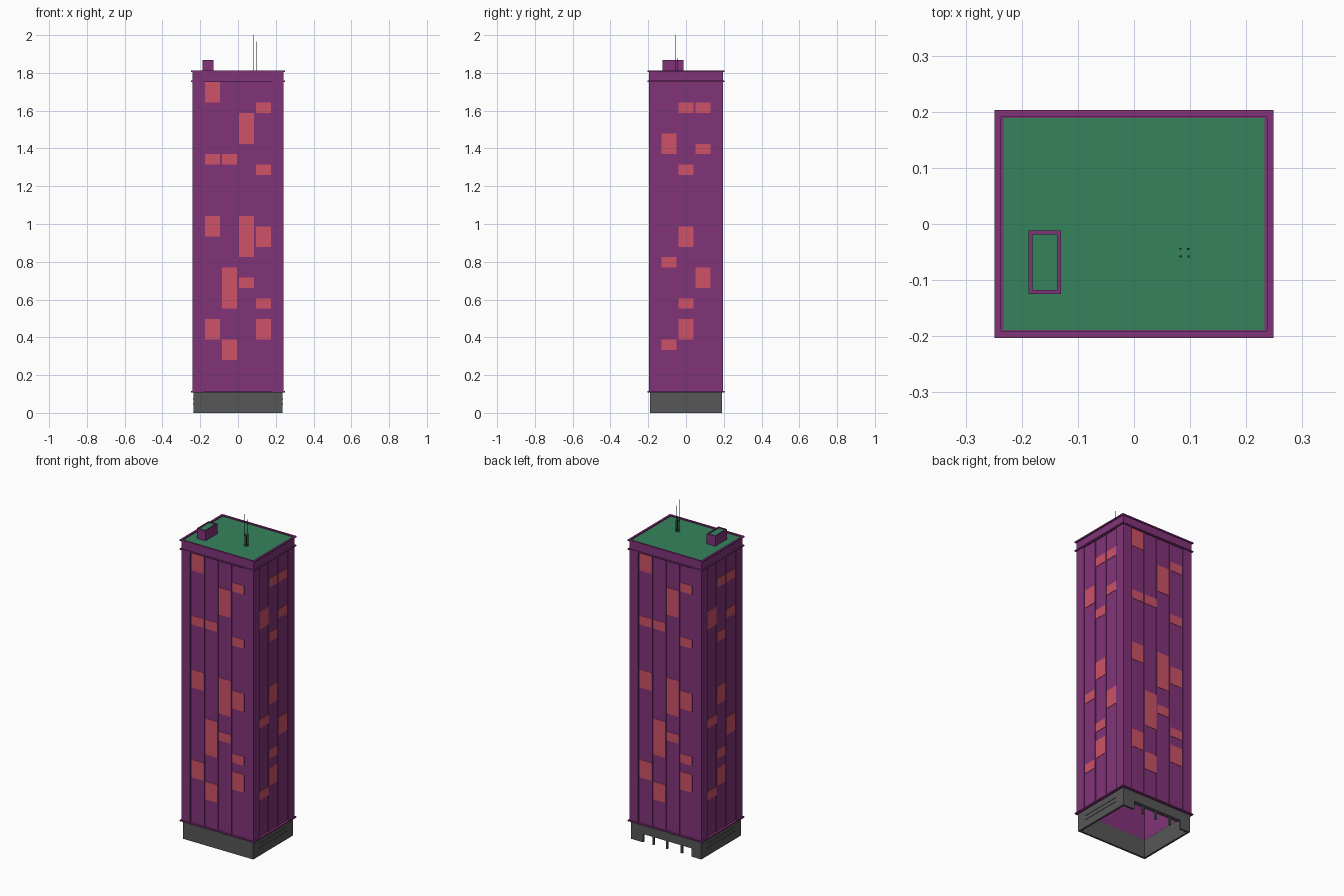
import bpy
import bmesh
from math import pi
from mathutils import Matrix, Vector

if "Cube" in bpy.data.objects:
    bpy.data.objects.remove(bpy.data.objects["Cube"], do_unlink=True)


def make_material(name, rgb):
    mat = bpy.data.materials.new(name)
    mat.use_nodes = True
    mat.diffuse_color = (*rgb, 1)
    bsdf = mat.node_tree.nodes["Principled BSDF"]
    bsdf.inputs["Base Color"].default_value = (*rgb, 1)
    bsdf.inputs["Roughness"].default_value = 0.8
    return mat


PURPLE = make_material("purple wall", (0.22, 0.034, 0.19))
GREEN = make_material("green roof", (0.036, 0.231, 0.107))
CORAL = make_material("coral window", (0.61, 0.084, 0.136))
GREY = make_material("grey base", (0.095, 0.095, 0.095))
CHARCOAL = make_material("charcoal mast", (0.035, 0.035, 0.035))


def boxes(name, mat, spans, turn=0.0):
    """One object from boxes given as (x0, x1, y0, y1, z0, z1)."""
    bm = bmesh.new()
    for x0, x1, y0, y1, z0, z1 in spans:
        centre = Vector((x0 + x1, y0 + y1, z0 + z1)) / 2
        size = Matrix.Diagonal((x1 - x0, y1 - y0, z1 - z0, 1))
        bmesh.ops.create_cube(bm, size=1, matrix=Matrix.Translation(centre) @ size)
    bm.transform(Matrix.Rotation(turn, 4, "Z"))
    mesh = bpy.data.meshes.new(name)
    bm.to_mesh(mesh)
    bm.free()
    mesh.materials.append(mat)
    obj = bpy.data.objects.new(name, mesh)
    bpy.context.collection.objects.link(obj)
    return obj


def ring(name, mat, hx, hy, wall, z0, z1, cx=0.0, cy=0.0):
    """Open rectangular tube with the given half sizes and wall thickness."""
    bm = bmesh.new()
    loops = []
    for inset, z in ((0, z0), (0, z1), (wall, z1), (wall, z0)):
        loops.append([bm.verts.new((cx + sx * (hx - inset), cy + sy * (hy - inset), z))
                      for sx, sy in ((-1, -1), (1, -1), (1, 1), (-1, 1))])
    for i in range(4):
        a, b = loops[i], loops[(i + 1) % 4]
        for j in range(4):
            k = (j + 1) % 4
            bm.faces.new((a[j], a[k], b[k], b[j]))
    bmesh.ops.recalc_face_normals(bm, faces=bm.faces)
    mesh = bpy.data.meshes.new(name)
    bm.to_mesh(mesh)
    bm.free()
    mesh.materials.append(mat)
    obj = bpy.data.objects.new(name, mesh)
    bpy.context.collection.objects.link(obj)
    return obj


# Main levels and half sizes
BASE_TOP, SHAFT_TOP, ROOF = 0.11, 1.755, 1.807
BX, BY = 0.235, 0.19
PX, PY = 0.241, 0.197
WX, WY = 0.235, 0.191
LEDGE_X, LEDGE_Y = 0.249, 0.203
PITCH, ROW = 0.09, 0.0545

# Base: hollow walls, with a wide porch opening and posts at the back
T = 0.012
boxes("base_walls", GREY, [
    (-BX, BX, -BY, -BY + T, 0, BASE_TOP),
    (-BX, -BX + T, -BY + T, BY - T, 0, BASE_TOP),
    (BX - T, BX, -BY + T, BY - T, 0, BASE_TOP),
    (-BX, -0.17, BY - T, BY, 0, BASE_TOP),
    (0.155, BX, BY - T, BY, 0, BASE_TOP)])
boxes("porch_lintel", GREY, [(-0.17, 0.155, BY - 0.025, BY, 0.05, BASE_TOP)])
boxes("porch_posts", GREY, [(x - 0.005, x + 0.005, BY - 0.016, BY - 0.004, 0, 0.05)
                            for x in (-0.1, 0.0, 0.09)])
for side, s in (("left", 1), ("right", -1)):
    boxes(side + "_base_vents", GREY, [
        (BX, BX + 0.002, -0.13, 0.13, z, z + 0.005) for z in (0.045, 0.07)],
        0 if s > 0 else pi)

# Shaft: hollow core and corner piers
ring("shaft_walls", PURPLE, WX, WY, 0.006, BASE_TOP, SHAFT_TOP)
boxes("corner_piers", PURPLE, [
    (min(sx * 0.182, sx * PX), max(sx * 0.182, sx * PX), sy * (PY - 0.004) - 0.004,
     sy * (PY - 0.004) + 0.004, BASE_TOP, SHAFT_TOP) for sx in (-1, 1) for sy in (-1, 1)] + [
    (sx * (PX - 0.004) - 0.004, sx * (PX - 0.004) + 0.004, min(sy * 0.136, sy * PY),
     max(sy * 0.136, sy * PY), BASE_TOP, SHAFT_TOP) for sx in (-1, 1) for sy in (-1, 1)])

# Lit windows: per column, (first row from the top, rows tall)
LONG = [[(0, 2), (7, 1), (13, 2), (23, 2)],
        [(7, 1), (18, 4), (25, 2)],
        [(3, 3), (13, 4), (19, 1)],
        [(2, 1), (8, 1), (14, 2), (21, 1), (23, 2)]]
SHORT = [[(5, 2), (17, 1), (25, 1)],
         [(2, 1), (8, 1), (14, 2), (21, 1), (23, 2)],
         [(2, 1), (6, 1), (18, 2)]]


def facade(name, columns, depth, turn):
    """Window plates and slim mullions on the -y wall, then turned into place."""
    plates, fins = [], []
    n = len(columns)
    for c, column in enumerate(columns):
        x = (c - (n - 1) / 2) * PITCH
        for row, tall in column:
            top = 1.751 - row * ROW
            plates.append((x - 0.041, x + 0.041, -depth - 0.002, -depth + 0.001,
                           top - tall * ROW, top))
        if c:
            edge = x - PITCH / 2
            fins.append((edge - 0.003, edge + 0.003, -depth - 0.004, -depth + 0.001,
                         BASE_TOP, SHAFT_TOP))
    boxes(name + "_windows", CORAL, plates, turn)
    boxes(name + "_mullions", PURPLE, fins, turn)


facade("front", LONG, WY, 0)
facade("back", LONG, WY, pi)
facade("left", SHORT, WX, pi / 2)
facade("right", SHORT, WX, -pi / 2)

# Ledges and parapet
ring("lower_ledge", PURPLE, LEDGE_X, LEDGE_Y, 0.022, BASE_TOP - 0.002, BASE_TOP + 0.005)
ring("upper_ledge", PURPLE, LEDGE_X, LEDGE_Y, 0.022, SHAFT_TOP - 0.003, SHAFT_TOP + 0.004)
ring("parapet_band", PURPLE, PX, PY, 0.008, SHAFT_TOP, ROOF)
ring("parapet_rim", PURPLE, LEDGE_X, LEDGE_Y, 0.012, ROOF - 0.002, ROOF + 0.006)
boxes("roof_deck", GREEN, [(-0.238, 0.238, -0.192, 0.192, ROOF - 0.005, ROOF)])

# Rooftop hut
ring("hut_walls", PURPLE, 0.029, 0.0565, 0.007, ROOF, 1.868, -0.159, -0.0685)
boxes("hut_roof", GREEN, [(-0.182, -0.136, -0.119, -0.018, 1.858, 1.863)])

# Mast: four slim legs and two staggered rods
MX, MY = 0.09, -0.051
boxes("mast_legs", CHARCOAL, [
    (MX + sx * 0.007 - 0.0015, MX + sx * 0.007 + 0.0015,
     MY + sy * 0.007 - 0.0015, MY + sy * 0.007 + 0.0015, ROOF, 1.88)
    for sx in (-1, 1) for sy in (-1, 1)])
boxes("mast_rods", CHARCOAL, [
    (MX + s * 0.006 - 0.0012, MX + s * 0.006 + 0.0012,
     MY + s * 0.006 - 0.0012, MY + s * 0.006 + 0.0012, 1.87, top)
    for s, top in ((-1, 2.0), (1, 1.965))])
